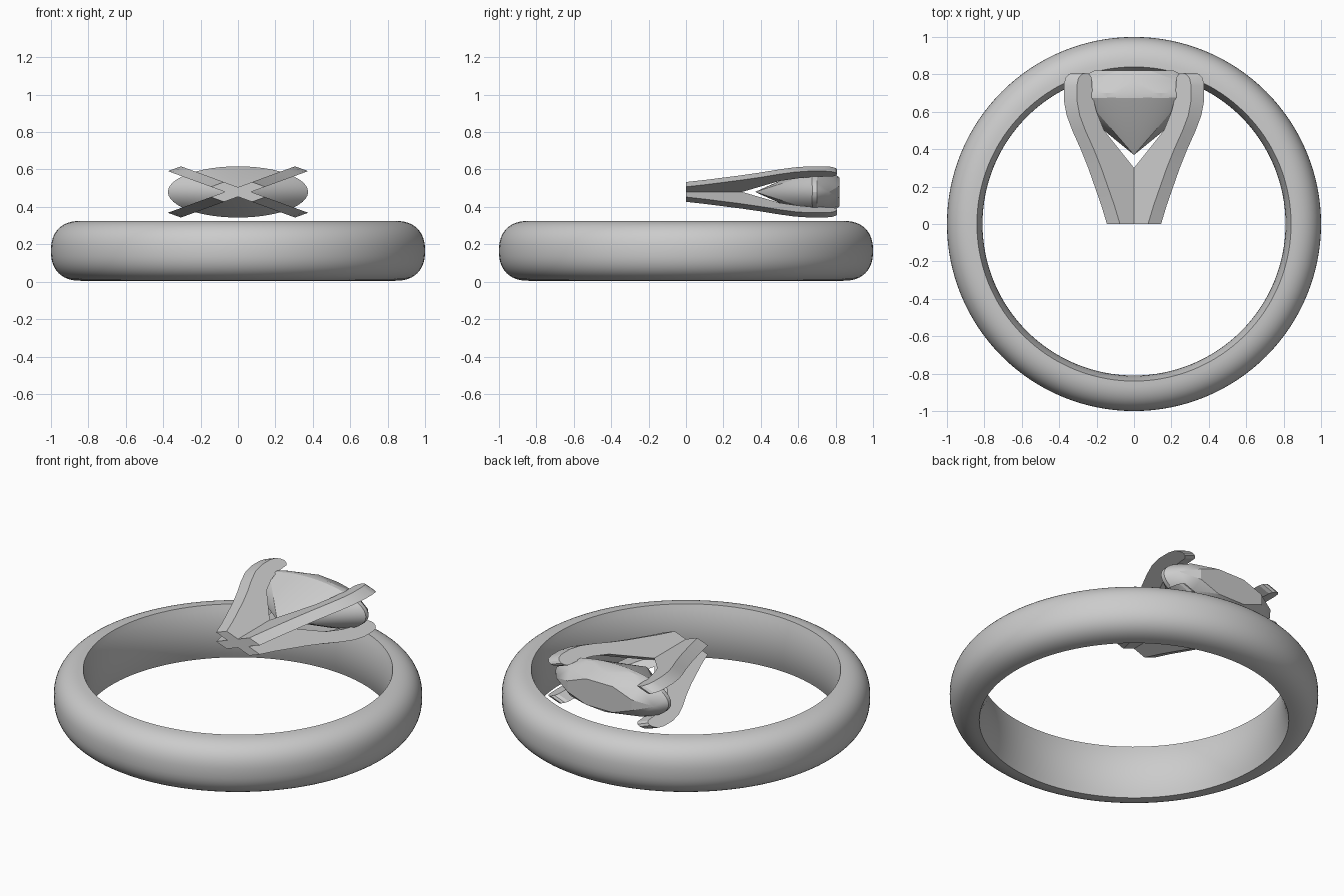
import bpy, bmesh, math
from mathutils import Vector

if "Cube" in bpy.data.objects:
    bpy.data.objects.remove(bpy.data.objects["Cube"])

# One neutral metal grey for everything
grey = bpy.data.materials.new("plain_grey")
grey.use_nodes = True
tone = (0.6, 0.6, 0.6, 1)
grey.diffuse_color = tone
grey.node_tree.nodes["Principled BSDF"].inputs["Base Color"].default_value = tone

CENTRE_Z = 0.48   # height of the gem axis
SQUASH = 0.365    # the head is flattened in z


def finish(name, bm, angle):
    bmesh.ops.recalc_face_normals(bm, faces=bm.faces[:])
    mesh = bpy.data.meshes.new(name)
    bm.to_mesh(mesh)
    bm.free()
    mesh.materials.append(grey)
    obj = bpy.data.objects.new(name, mesh)
    bpy.context.collection.objects.link(obj)
    bpy.ops.object.select_all(action='DESELECT')
    obj.select_set(True)
    bpy.context.view_layer.objects.active = obj
    bpy.ops.object.shade_smooth_by_angle(angle=math.radians(angle))
    return obj


def flatten(x, y, up):
    return Vector((x, y, CENTRE_Z + up * SQUASH))


# Band: domed outside, slightly bulged inside, spun around z
half = 0.16
profile = []
for i in range(25):
    a = -math.pi / 2 + math.pi * i / 24
    c, s = max(math.cos(a), 0), math.sin(a)
    profile.append((0.84 + half * c ** 0.85,
                    0.165 + half * math.copysign(abs(s) ** 0.85, s)))
for i in range(1, 10):
    t = 1 - 2 * i / 10
    profile.append((0.84 - 0.03 * (1 - t * t), 0.165 + half * t))
bm = bmesh.new()
steps = 128
rings = []
for k in range(steps):
    a = math.tau * k / steps
    rings.append([bm.verts.new((r * math.cos(a), r * math.sin(a), z)) for r, z in profile])
n = len(profile)
for k in range(steps):
    p, q = rings[k], rings[(k + 1) % steps]
    for i in range(n):
        j = (i + 1) % n
        bm.faces.new((p[i], q[i], q[j], p[j]))
finish("ring_band", bm, 40)

# Prongs: one curved plate outline (distance along y, sideways reach), on four diagonals
outer = [(0, .11), (.1, .14), (.2, .175), (.3, .21), (.4, .25), (.5, .295), (.58, .325),
         (.66, .34), (.74, .34), (.78, .332), (.8, .315), (.808, .295)]
inner = [(.802, .275), (.785, .262), (.75, .26), (.68, .255), (.6, .235), (.5, .195),
         (.4, .115), (.3, .035), (.26, 0), (0, 0)]
THICK = 0.035
bm = bmesh.new()
for sx in (1, -1):
    for sz in (1, -1):
        sides = []
        for t in (THICK, -THICK):
            sides.append([bm.verts.new(flatten(sx * (c + t), y, sz * (c - t)))
                          for y, c in outer + inner])
        a, b = sides
        bm.faces.new(a)
        bm.faces.new(b[::-1])
        for i in range(len(a)):
            j = (i + 1) % len(a)
            bm.faces.new((a[i], b[i], b[j], a[j]))
finish("prong_setting", bm, 25)

# Gem: brilliant cut as the hull of its facet corner rings (radius, y, count, turn)
bm = bmesh.new()
gem_rings = [(.23, .82, 8, .5), (.325, .765, 8, 0), (.375, .70, 48, 0),
             (.375, .675, 48, 0), (.2, .535, 8, 0), (.001, .37, 4, 0)]
for r, y, count, turn in gem_rings:
    for k in range(count):
        a = math.tau * (k + turn) / count
        bm.verts.new(flatten(r * math.cos(a), y, r * math.sin(a)))
hull = bmesh.ops.convex_hull(bm, input=bm.verts[:])
loose = [v for v in bm.verts if not v.link_faces]
bmesh.ops.delete(bm, geom=loose, context='VERTS')
bmesh.ops.dissolve_limit(bm, angle_limit=0.01, verts=bm.verts[:], edges=bm.edges[:])
finish("gem", bm, 20)
